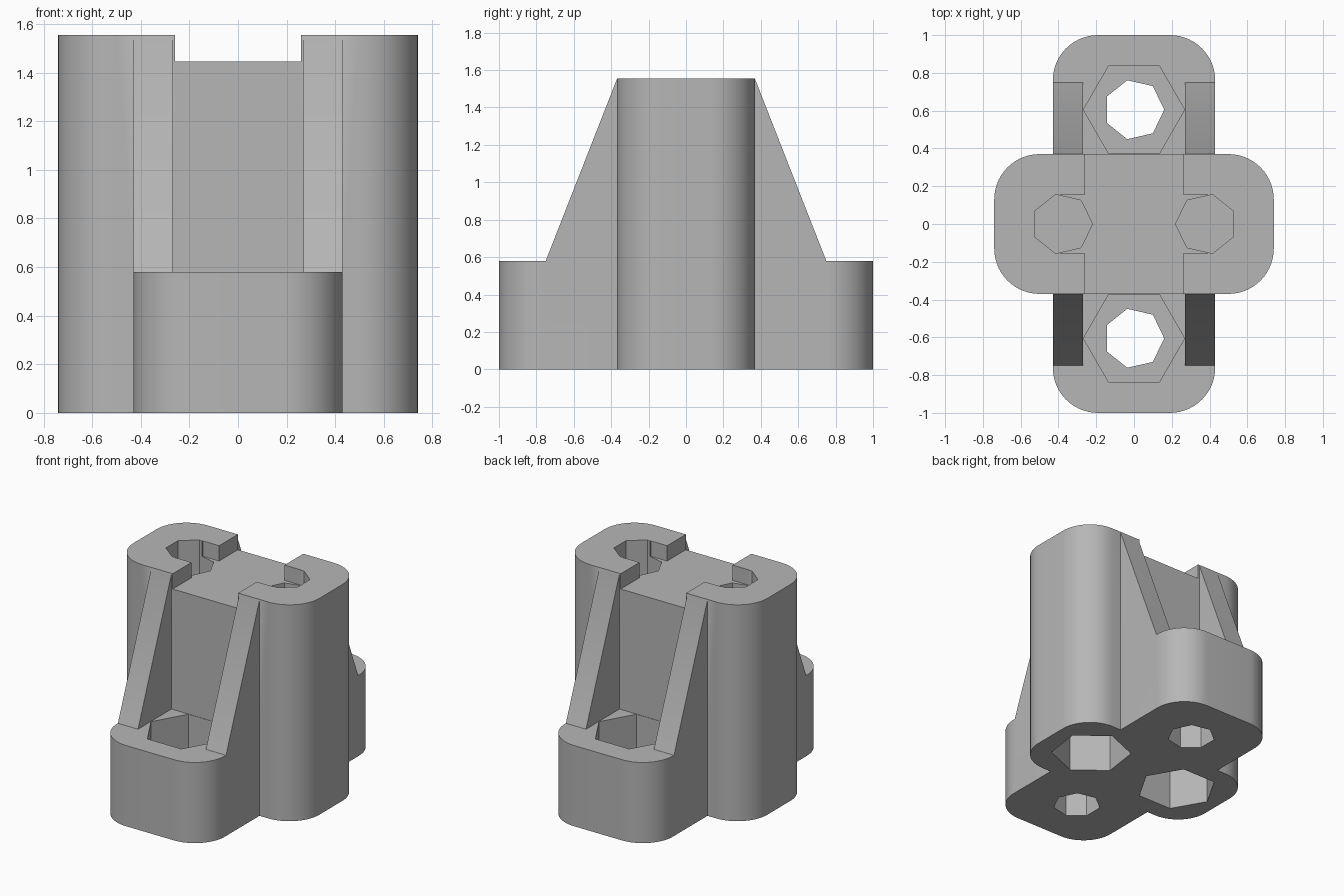
import bpy, bmesh
from math import cos, sin, pi, radians

cube = bpy.data.objects.get("Cube")
if cube:
    bpy.data.objects.remove(cube, do_unlink=True)

plastic = bpy.data.materials.new("grey_plastic")
plastic.use_nodes = True
grey = (0.47, 0.47, 0.47, 1)
plastic.diffuse_color = grey
for node in plastic.node_tree.nodes:
    if node.type == 'BSDF_PRINCIPLED':
        node.inputs["Base Color"].default_value = grey

TOP, FOOT, FLOOR = 1.555, 0.58, 1.445   # tower top, foot top, channel floor
HALF_D, HALF_W = 0.37, 0.43             # tower half depth, foot half width


def prism(name, points, direction):
    """Solid made by extruding a closed outline."""
    bm = bmesh.new()
    face = bm.faces.new([bm.verts.new(p) for p in points])
    extruded = bmesh.ops.extrude_face_region(bm, geom=[face])["geom"]
    bmesh.ops.translate(bm, vec=direction,
                        verts=[v for v in extruded if isinstance(v, bmesh.types.BMVert)])
    bmesh.ops.recalc_face_normals(bm, faces=bm.faces)
    mesh = bpy.data.meshes.new(name)
    bm.to_mesh(mesh)
    bm.free()
    mesh.materials.append(plastic)
    obj = bpy.data.objects.new(name, mesh)
    bpy.context.collection.objects.link(obj)
    return obj


def rounded_block(name, hx, hy, height, r=0.24, steps=14):
    points = []
    for q, (sx, sy) in enumerate([(1, 1), (-1, 1), (-1, -1), (1, -1)]):
        for i in range(steps + 1):
            a = (q + i / steps) * pi / 2
            points.append((sx * (hx - r) + r * cos(a), sy * (hy - r) + r * sin(a), 0))
    return prism(name, points, (0, 0, height))


def polygon_hole(name, x, y, r, sides, turn, z0, z1):
    points = [(x + r * cos(turn + 2 * pi * i / sides),
               y + r * sin(turn + 2 * pi * i / sides), z0) for i in range(sides)]
    return prism(name, points, (0, 0, z1 - z0))


def box(name, x0, x1, y0, y1, z0, z1):
    return prism(name, [(x0, y0, z0), (x1, y0, z0), (x1, y1, z0), (x0, y1, z0)],
                 (0, 0, z1 - z0))


def combine(target, tool, operation):
    """Apply a boolean and remove the tool."""
    tool.hide_render = True
    mod = target.modifiers.new("boolean", 'BOOLEAN')
    mod.operation, mod.solver, mod.object = operation, 'EXACT', tool
    bpy.context.view_layer.objects.active = target
    bpy.ops.object.modifier_apply(modifier=mod.name)
    bpy.data.objects.remove(tool, do_unlink=True)


# Tall tower crossed by the low foot
body = rounded_block("bracket_body", 0.74, HALF_D, TOP)
combine(body, rounded_block("foot", HALF_W, 1.0, FOOT), 'UNION')

# Four sloping ribs between tower and foot
for sx in (-1, 1):
    for sy in (-1, 1):
        profile = [(0.3, 0.4), (0.75, 0.4), (0.75, FOOT), (HALF_D, 1.55), (0.3, 1.55)]
        rib = prism("rib", [(sx * 0.27, sy * y, z) for y, z in profile],
                    (sx * (HALF_W - 0.27), 0, 0))
        combine(body, rib, 'UNION')

# Channel across the tower top
combine(body, box("channel", -0.26, 0.26, -0.5, 0.5, FLOOR, 1.7), 'DIFFERENCE')

# Slot, bolt hole and bottom nut pocket on each tower side
for s, bolt_turn, nut_turn in ((-1, 0, 0), (1, pi, radians(22))):
    x0, x1 = sorted((s * 0.2, s * 0.39))
    combine(body, box("slot", x0, x1, -0.157, 0.157, FLOOR, 1.7), 'DIFFERENCE')
    combine(body, polygon_hole("bolt_hole", s * 0.38, 0, 0.16, 7, bolt_turn, 1.1, 1.7),
            'DIFFERENCE')
    combine(body, polygon_hole("nut_pocket", s * 0.38, 0, 0.27, 6, nut_turn, -0.1, 1.05),
            'DIFFERENCE')

# Through hole and top nut pocket on each end of the foot
for s in (-1, 1):
    y = s * 0.605
    combine(body, polygon_hole("foot_hole", 0, y, 0.16, 7, 0, -0.1, 0.4), 'DIFFERENCE')
    combine(body, polygon_hole("foot_nut_pocket", 0, y, 0.268, 6, 0, 0.2, 0.65),
            'DIFFERENCE')

# Smooth rounded corners, keep the rest crisp
bpy.ops.object.select_all(action='DESELECT')
body.select_set(True)
bpy.context.view_layer.objects.active = body
bpy.ops.object.shade_smooth_by_angle(angle=radians(25))
